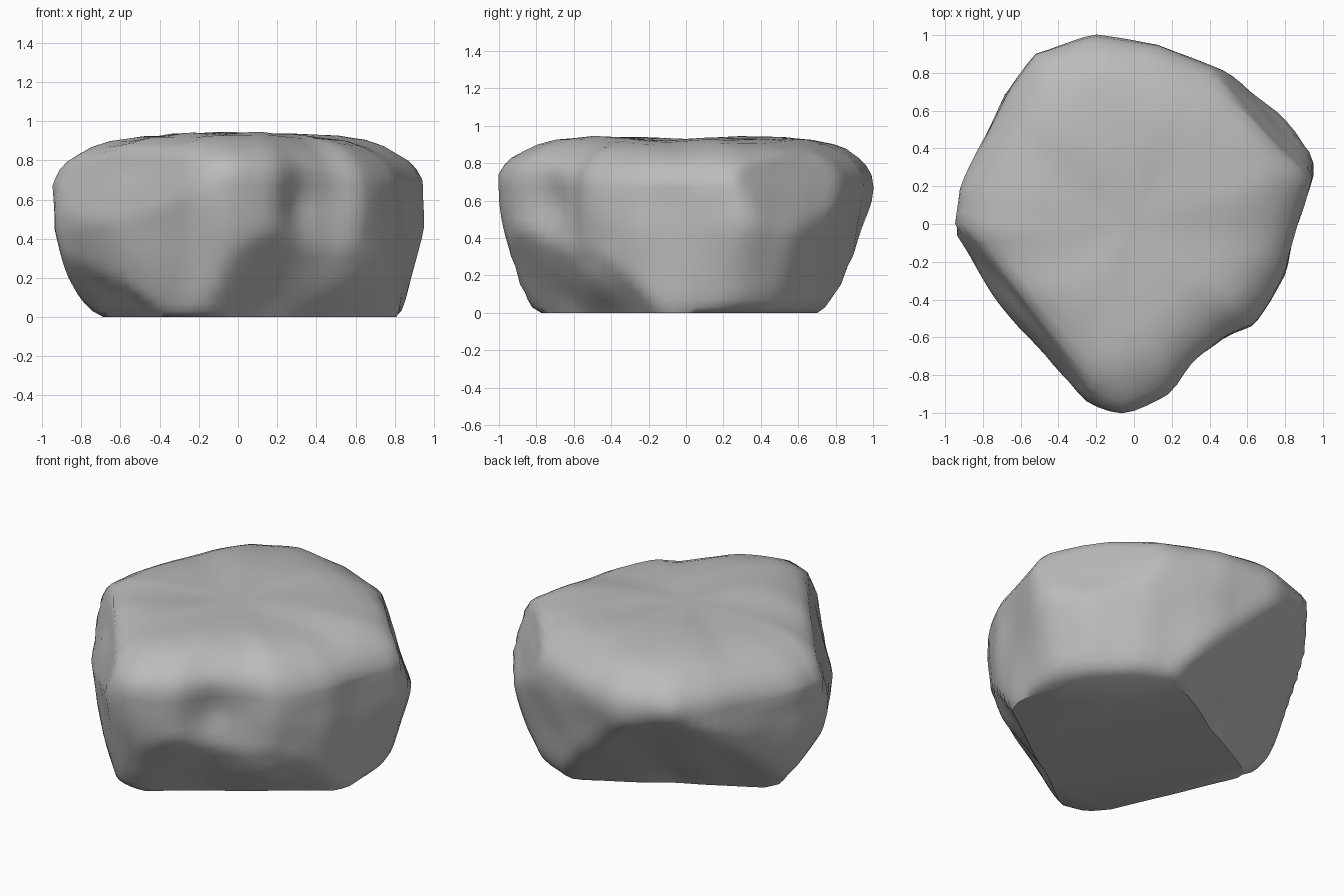
import bpy, bmesh, math
from mathutils import Vector, noise

cube = bpy.data.objects.get("Cube")
if cube:
    bpy.data.objects.remove(cube, do_unlink=True)

SIDES = 96

# Widest outline and foot of the boulder, counter-clockwise
widest = [(.95, .27), (.94, .35), (.81, .57), (.54, .79), (.35, .86), (.13, .95), (-.22, 1),
          (-.53, .9), (-.68, .68), (-.78, .48), (-.92, .2), (-.95, -.05), (-.83, -.24),
          (-.63, -.53), (-.38, -.82), (-.25, -.94), (-.08, -1.01), (.02, -.99), (.2, -.9),
          (.3, -.78), (.48, -.6), (.63, -.53), (.72, -.4), (.8, -.25), (.9, .1)]
foot = [(.81, -.07), (.8, .15), (.68, .44), (.52, .59), (.23, .73), (-.3, .8),
        (-.6, .6), (-.68, .18), (-.69, .1), (-.65, -.1), (-.52, -.48), (-.28, -.75),
        (-.18, -.77), (.15, -.78), (.45, -.55), (.72, -.25)]

# Flat facets: outward direction, distance at the ground, slope.
# Three undercuts lean out, two upper facets lean in.
facets = [((.58, -.82), .57, .58), ((-.49, .87), .48, .85), ((-.92, -.4), .6, .8),
          ((.75, .66), 1.11, -.33), ((-.8, -.6), .98, -.33)]

# Lumps and hollows: centre, size, strength
dents = [((.32, -.75, .6), .14, -.06), ((.52, -.44, .17), .16, .06), ((-.2, .42, .08), .14, -.05)]

# Height and inset of each ring on the rounded shoulder and top
shoulder = [(.74, .995), (.79, .965), (.83, .925), (.87, .86), (.9, .79), (.925, .69),
            (.94, .54), (.94, .3)]
flank = [0, .03, .07, .11, .15, .2, .25, .3, .35, .4, .45, .5, .55, .6, .67]


def reach(outline, angle):
    """Distance from the axis to an outline in one direction."""
    d = Vector((math.cos(angle), math.sin(angle)))
    for p, q in zip(outline, outline[1:] + outline[:1]):
        p, q = Vector(p), Vector(q)
        a, b = d.cross(p), d.cross(q)
        if a <= 0 < b:
            hit = p.lerp(q, a / (a - b))
            if hit.dot(d) > 0:
                return hit.length
    return 0


def surface(angle, z, inset):
    d = Vector((math.cos(angle), math.sin(angle), 0))
    wide = reach(widest, angle)
    if inset:
        # Shoulder starts lower on the left and right
        r = wide * inset
        z -= .04 * d.x ** 2 * inset
    else:
        # Bulging flank
        base = reach(foot, angle)
        t = min(1, z / (.65 - .2 * d.x ** 2))
        r = base + (wide - base) * t ** .46
    # Trim by the facets
    for (nx, ny), start, slope in facets:
        facing = d.x * nx + d.y * ny
        if facing > .2:
            r = min(r, (start + slope * z) / facing)
    # Weathering
    p = d * r + Vector((0, 0, z))
    lump = .02 * noise.noise(p * 3.2) * (not inset)
    for centre, size, strength in dents:
        lump += strength * math.exp(-(p - Vector(centre)).length_squared / size ** 2)
    p += d * lump * min(1, .4 + z * 8)
    if inset and inset < .9:
        p.z += .015 * noise.noise(Vector((p.x * 4, p.y * 4, 2)))
    return p


# Boulder: stacked rings, flat underside, creased cap
bm = bmesh.new()
levels = [(z, None) for z in flank] + shoulder
rings = []
for z, inset in levels:
    rings.append([bm.verts.new(surface(math.tau * i / SIDES, z, inset)) for i in range(SIDES)])
for low, high in zip(rings, rings[1:]):
    for i in range(SIDES):
        j = (i + 1) % SIDES
        bm.faces.new((low[i], low[j], high[j], high[i]))
bm.faces.new(list(reversed(rings[0])))
peak = bm.verts.new((0, 0, .93))
for i in range(SIDES):
    bm.faces.new((rings[-1][i], rings[-1][(i + 1) % SIDES], peak))

mesh = bpy.data.meshes.new("boulder")
bm.to_mesh(mesh)
bm.free()
boulder = bpy.data.objects.new("boulder", mesh)
bpy.context.collection.objects.link(boulder)

# Plain stone
stone = bpy.data.materials.new("stone grey")
stone.use_nodes = True
colour = (.5, .5, .5, 1)
stone.diffuse_color = colour
stone.node_tree.nodes["Principled BSDF"].inputs["Base Color"].default_value = colour
mesh.materials.append(stone)

bpy.context.view_layer.objects.active = boulder
boulder.select_set(True)
bpy.ops.object.shade_smooth_by_angle(angle=math.radians(50))
